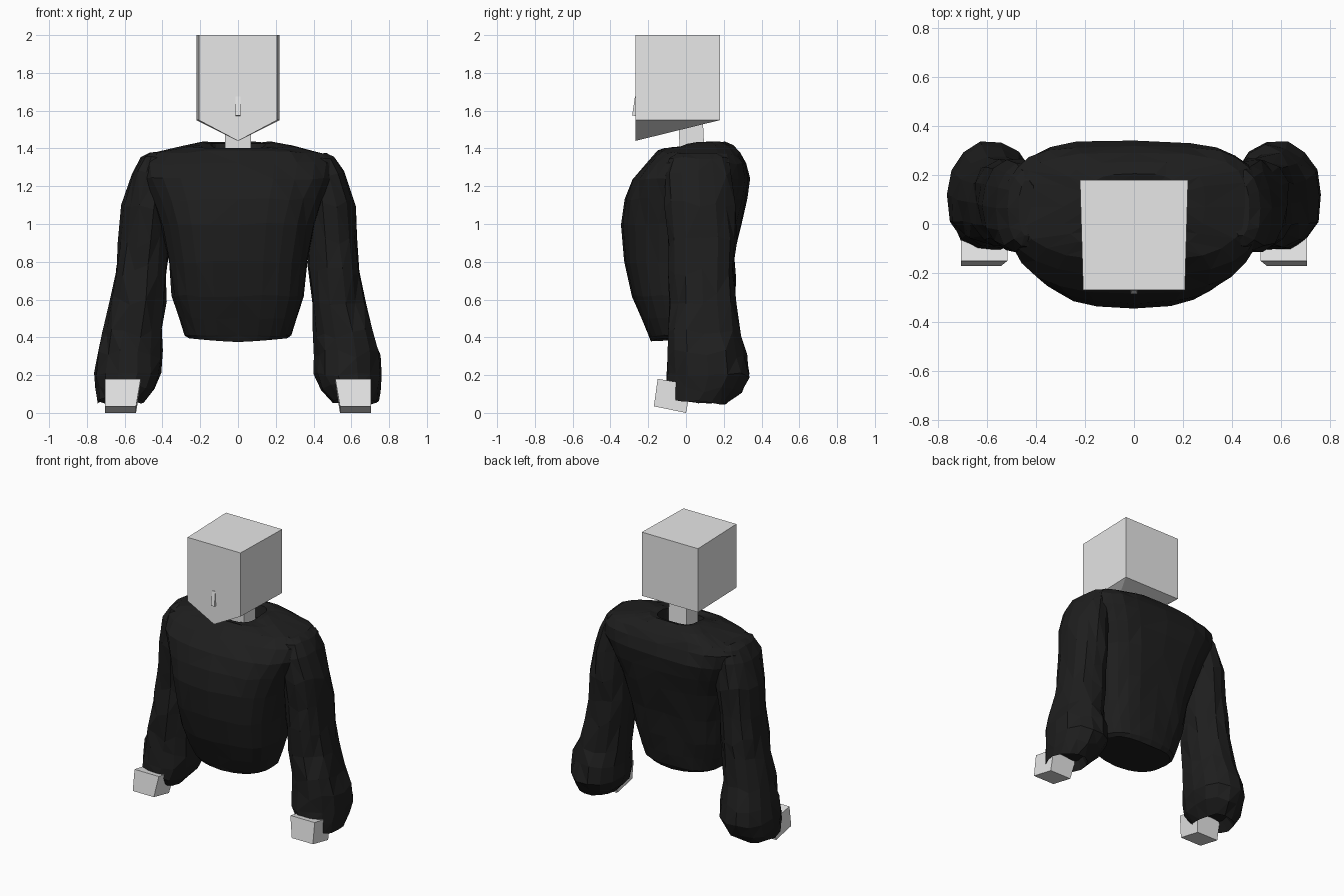
import bpy, bmesh, math, random

random.seed(4)


def material(name, v):
    m = bpy.data.materials.new(name)
    m.diffuse_color = (v, v, v, 1)
    return m


SKIN = material("pale grey", 0.8)
CLOTH = material("black cloth", 0.013)


def finish(name, bm, mat):
    bmesh.ops.recalc_face_normals(bm, faces=bm.faces)
    me = bpy.data.meshes.new(name)
    bm.to_mesh(me)
    bm.free()
    me.materials.append(mat)
    ob = bpy.data.objects.new(name, me)
    bpy.context.collection.objects.link(ob)
    return ob


def solid(name, verts, faces, mat):
    bm = bmesh.new()
    vs = [bm.verts.new(v) for v in verts]
    for f in faces:
        bm.faces.new([vs[i] for i in f])
    return finish(name, bm, mat)


BOX = [(0, 1, 2, 3), (4, 5, 6, 7), (0, 1, 5, 4), (1, 2, 6, 5), (2, 3, 7, 6), (3, 0, 4, 7)]


def power(v, e):
    return math.copysign(abs(v) ** e, v)


def loft(name, rings, n, front_exp, low_exp, high_exp, mirror=False):
    """Rings: (z, x0, x1, y_front, y_back, front lift, side lift, wrinkle)."""
    bm = bmesh.new()
    loops = []
    for z, x0, x1, yf, yb, lift, side, wr in rings:
        cx, hx, cy, hy = (x0 + x1) / 2, (x1 - x0) / 2, (yf + yb) / 2, (yb - yf) / 2
        t = min(1, max(0, (z - 0.4) / 0.7))
        back_exp = low_exp + (high_exp - low_exp) * t
        loop = []
        for i in range(n):
            a = 2 * math.pi * i / n
            c, s = math.cos(a), math.sin(a)
            e = back_exp if s > 0 else front_exp
            k = 1 + random.uniform(-wr, wr * 0.4)
            x = cx + hx * power(c, e) * k
            y = cy + hy * power(s, e) * k
            zz = z + lift * max(0, -s) + side * abs(c) + random.uniform(-wr, wr) * 0.3
            loop.append(bm.verts.new((-x if mirror else x, y, zz)))
        loops.append(loop)
    for lo, hi in zip(loops, loops[1:]):
        for i in range(n):
            j = (i + 1) % n
            bm.faces.new((lo[i], lo[j], hi[j], hi[i]))
    bm.faces.new(loops[0])
    bm.faces.new(loops[-1])
    bmesh.ops.triangulate(bm, faces=[f for f in bm.faces if len(f.verts) == 4])
    return finish(name, bm, CLOTH)


# Jumper body, from hem to collar and down inside the collar
body = [(z, -hx, hx, yf, yb, lift, side, wr) for z, hx, yf, yb, lift, side, wr in (
    (0.375, 0.26, -0.185, 0.16, 0, 0.02, 0),
    (0.41, 0.285, -0.20, 0.18, 0, 0, 0.01),
    (0.50, 0.315, -0.24, 0.20, 0, 0, 0.02),
    (0.62, 0.350, -0.285, 0.22, 0, 0, 0.02),
    (0.80, 0.370, -0.33, 0.25, 0, 0, 0.02),
    (1.00, 0.410, -0.345, 0.295, 0, 0, 0.02),
    (1.13, 0.455, -0.325, 0.325, 0, 0, 0.02),
    (1.24, 0.510, -0.285, 0.34, 0, 0, 0.02),
    (1.32, 0.520, -0.21, 0.32, 0, 0, 0.02),
    (1.375, 0.465, -0.15, 0.29, 0.01, -0.005, 0.02),
    (1.415, 0.290, -0.115, 0.255, -0.015, 0, 0.01),
    (1.435, 0.190, -0.085, 0.205, -0.045, 0, 0.01),
    (1.425, 0.145, -0.065, 0.17, -0.035, 0, 0),
    (1.34, 0.130, -0.05, 0.15, 0, 0, 0))]
loft("jumper_body", body, 24, 0.74, 0.8, 0.58)

# Sleeves, from shoulder down to the puffed cuff and up inside it
sleeve = [
    (1.375, 0.40, 0.47, -0.05, 0.18, 0, 0, 0.02),
    (1.35, 0.36, 0.515, -0.095, 0.225, 0, 0, 0.03),
    (1.27, 0.34, 0.565, -0.12, 0.25, 0, 0, 0.05),
    (1.10, 0.35, 0.62, -0.115, 0.265, 0, 0, 0.09),
    (0.90, 0.36, 0.64, -0.105, 0.27, 0, 0, 0.11),
    (0.75, 0.37, 0.655, -0.095, 0.265, 0, 0, 0.11),
    (0.60, 0.38, 0.68, -0.09, 0.27, 0, 0, 0.11),
    (0.42, 0.395, 0.725, -0.095, 0.29, 0, 0, 0.11),
    (0.31, 0.40, 0.755, -0.10, 0.325, 0, 0, 0.09),
    (0.20, 0.40, 0.765, -0.105, 0.345, 0.01, 0, 0.05),
    (0.12, 0.435, 0.755, -0.11, 0.30, 0.02, 0, 0.06),
    (0.045, 0.50, 0.745, -0.085, 0.215, 0.03, 0.01, 0.03),
    (0.12, 0.52, 0.70, -0.06, 0.17, 0.02, 0, 0)]

for side, sx in (("right", 1), ("left", -1)):
    loft(side + "_sleeve", sleeve, 14, 0.85, 0.95, 0.95, sx < 0)
    # Block hand tilted forward out of the cuff
    prof = [(-0.15, 0.18), (-0.17, 0.035), (0.0, 0.0), (0.03, 0.15)]
    inner = [0.515, 0.54, 0.54, 0.515]
    verts = [(sx * x, y, z) for x, (y, z) in zip(inner, prof)]
    verts += [(sx * 0.705, y, z) for y, z in prof]
    solid(side + "_hand", verts, BOX, SKIN)

# Neck
neck = [(sx * 0.07, y + dy, z) for z, dy in ((1.33, 0.01), (1.535, 0.0))
        for sx, y in ((-1, -0.04), (1, -0.04), (1, 0.09), (-1, 0.09))]
solid("neck", neck, BOX, SKIN)

# Box head with a pointed chin
head = [(sx * w, y, z) for z in (1.55, 2.0)
        for sx, w, y in ((-1, 0.207, -0.268), (1, 0.207, -0.268), (1, 0.22, 0.18), (-1, 0.22, 0.18))]
head.append((0, -0.268, 1.44))
solid("head", head, [(0, 8, 1, 5, 4), (1, 2, 6, 5), (2, 3, 7, 6), (3, 0, 4, 7),
                     (4, 5, 6, 7), (8, 1, 2), (8, 2, 3), (8, 3, 0)], SKIN)

# Small wedge nose
nose = [(-0.014, -0.26, 1.57), (0.014, -0.26, 1.57), (0.014, -0.285, 1.575), (-0.014, -0.285, 1.575),
        (-0.012, -0.26, 1.68), (0.012, -0.26, 1.68), (0.012, -0.27, 1.675), (-0.012, -0.27, 1.675)]
solid("nose", nose, BOX, SKIN)
